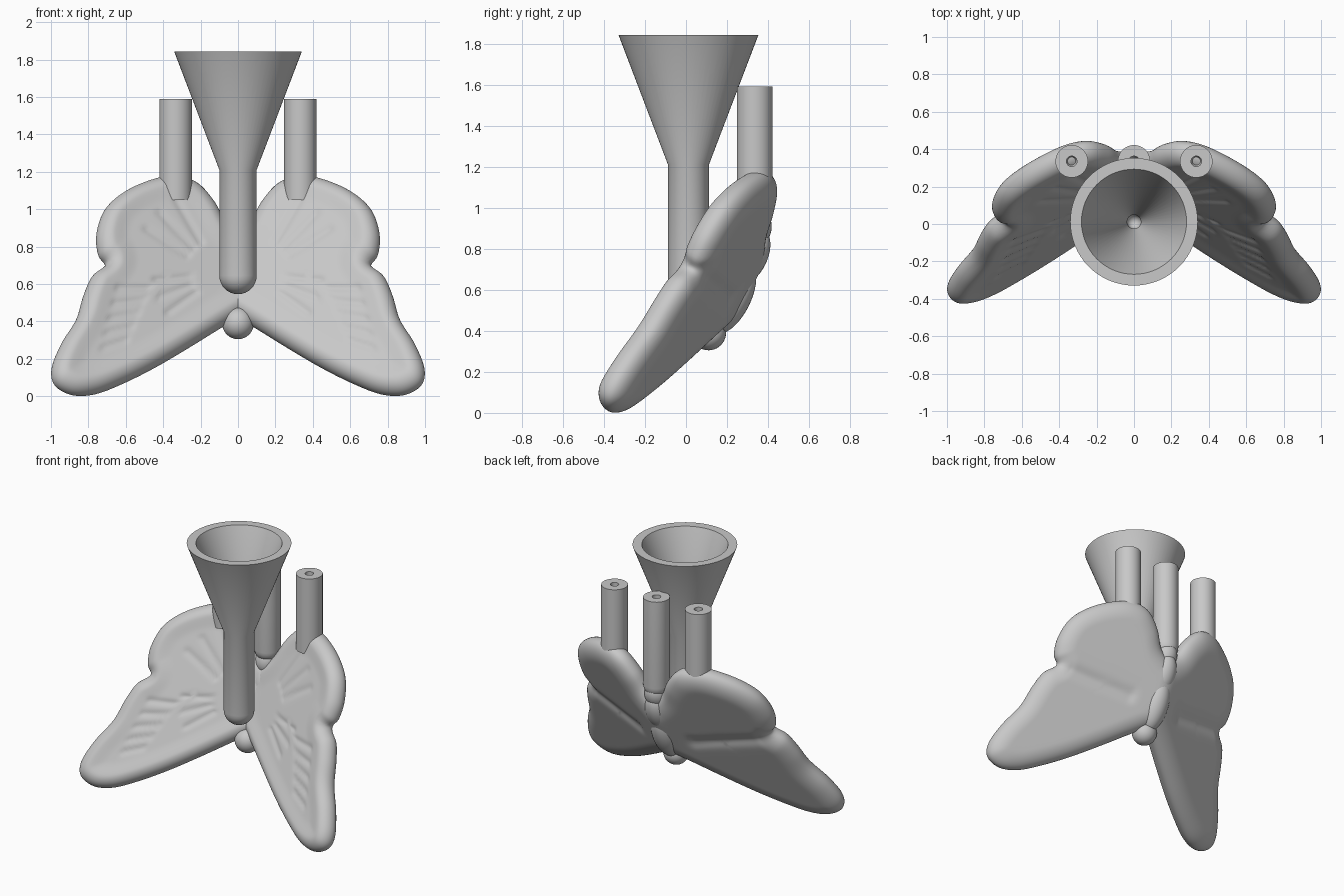
import bpy, bmesh, math
from mathutils import Vector

cube = bpy.data.objects.get("Cube")
if cube:
    bpy.data.objects.remove(cube, do_unlink=True)

grey = bpy.data.materials.new("light_grey")
grey.use_nodes = True
COLOUR = (0.58, 0.58, 0.58, 1)
grey.diffuse_color = COLOUR
grey.node_tree.nodes["Principled BSDF"].inputs["Base Color"].default_value = COLOUR


def finish(bm, name, location=(0, 0, 0)):
    bmesh.ops.recalc_face_normals(bm, faces=bm.faces)
    mesh = bpy.data.meshes.new(name)
    bm.to_mesh(mesh)
    bm.free()
    mesh.shade_smooth()
    mesh.set_sharp_from_angle(angle=math.radians(40))
    mesh.materials.append(grey)
    obj = bpy.data.objects.new(name, mesh)
    obj.location = location
    bpy.context.collection.objects.link(obj)
    return obj


def lathe(name, profile, location, steps=48):
    """Turn an (r, z) profile about a vertical axis."""
    bm = bmesh.new()
    verts = [bm.verts.new((r, 0, z)) for r, z in profile]
    edges = [bm.edges.new(pair) for pair in zip(verts, verts[1:])]
    bmesh.ops.spin(bm, geom=verts + edges, axis=(0, 0, 1), cent=(0, 0, 0),
                   angle=math.tau, steps=steps)
    bmesh.ops.remove_doubles(bm, verts=bm.verts, dist=0.0005)
    return finish(bm, name, location)


def round_end(radius, bottom):
    """Quarter circle from the pole up to the cylinder wall."""
    return [(radius * math.sin(k * math.pi / 16),
             bottom + radius * (1 - math.cos(k * math.pi / 16))) for k in range(9)]


# Pouring funnel with its hollow stem
bore = round_end(0.037, 0.61)[::-1]
lathe("funnel", round_end(0.1, 0.545) + [(0.1, 1.21), (0.341, 1.842), (0.281, 1.842),
      (0.037, 1.21)] + bore, (0, 0.012, 0), 64)

# Hollow vent tubes: two sunk into the wings, one rising from the head
WING_END = [(0, 1.05), (0.087, 1.05)]
for name, x, end in (("left_vent", 0.333, WING_END), ("right_vent", -0.333, WING_END),
                     ("middle_vent", 0, round_end(0.087, 0.88))):
    lathe(name, end + [(0.087, 1.59), (0.028, 1.59), (0.028, 1.2), (0, 1.08)], (x, 0.335, 0))

# Wing outline, rounded through a few control points (x, z)
CONTROL = [Vector(p) for p in (
    (-0.08, 0.47), (0, 0.42), (0.1, 0.36), (0.27, 0.255), (0.45, 0.15), (0.62, 0.066),
    (0.76, 0.014), (0.88, 0.01), (0.975, 0.062), (0.995, 0.15), (0.945, 0.28),
    (0.865, 0.41), (0.825, 0.54), (0.78, 0.64), (0.71, 0.7), (0.745, 0.76),
    (0.755, 0.87), (0.71, 1.0), (0.6, 1.095), (0.45, 1.157), (0.33, 1.17),
    (0.22, 1.13), (0.13, 1.03), (0.07, 0.92), (0, 0.85), (-0.08, 0.78))]


def smooth_loop(points, per_span=6):
    loop, n = [], len(points)
    for i in range(n):
        p0, p1, p2, p3 = (points[(i + k) % n] for k in (-1, 0, 1, 2))
        for j in range(per_span):
            t = j / per_span
            loop.append(0.5 * (2 * p1 + (p2 - p0) * t + (2 * p0 - 5 * p1 + 4 * p2 - p3) * t * t
                               + (3 * p1 - p0 - 3 * p2 + p3) * t ** 3))
    return loop


def seg_dist(p, a, b):
    d = b - a
    t = max(0, min(1, (p - a).dot(d) / d.length_squared))
    return (p - a - d * t).length


def ray(origin, degrees, start, end):
    d = Vector((math.cos(math.radians(degrees)), math.sin(math.radians(degrees))))
    return origin + d * start, origin + d * end


OUTLINE = smooth_loop(CONTROL)
EDGES = list(zip(OUTLINE, OUTLINE[1:] + OUTLINE[:1]))
CENTRE = Vector((0.4, 0.6))
ROOT = Vector((0.12, 0.62))

# Shallow vein grooves radiating from the wing root
VEINS = [ray(ROOT, a, 0.2, 0.46) for a in (32, 46, 60)]
VEINS += [ray(ROOT, a, 0.16, 0.34) for a in (-36, -20, -4)]
VEINS += [(Vector((0.5 + 0.03 * k, 0.55 - 0.07 * k)), Vector((0.66 + 0.02 * k, 0.55 - 0.08 * k)))
          for k in range(5)]
CREASE = (Vector((0.72, 0.7)), Vector((0.2, 0.59)))

# Wing plane y = BASE + SIDE * x + RISE * z, and its unit normal
BASE, SIDE, RISE = -0.068, -0.36, 0.5
NORMAL = Vector((-SIDE, 1, -RISE)).normalized()


def dome(d, width):
    u = max(0, 1 - d / width)
    return math.sqrt(1 - u * u)


def front_height(p, d):
    # Rounded rim around a slight recess with veins
    fall = max(0, min(1, (d - 0.06) / 0.1))
    near = min(seg_dist(p, *v) for v in VEINS)
    groove = 0.008 * math.exp(-(near / 0.018) ** 2)
    return 0.08 * dome(d, 0.075) - 0.01 * fall * fall * (3 - 2 * fall) - groove


def back_height(p, d):
    crease = math.exp(-(seg_dist(p, *CREASE) / 0.04) ** 2)
    return 0.08 * dome(d, 0.12) - 0.015 * crease * min(1, d / 0.08)


def build_wings(rings=40):
    bm = bmesh.new()

    def lift(p, offset):
        return bm.verts.new(Vector((p.x, BASE + SIDE * p.x + RISE * p.y, p.y)) + NORMAL * offset)

    rim = [lift(p, 0) for p in OUTLINE]
    n = len(rim)
    for sign, height in ((-1, front_height), (1, back_height)):
        outer = rim
        for k in range(1, rings):
            s = 1 - (k / rings) ** 1.6
            inner = []
            for q in OUTLINE:
                p = CENTRE.lerp(q, s)
                d = min(seg_dist(p, a, b) for a, b in EDGES)
                inner.append(lift(p, sign * height(p, d)))
            for i in range(n):
                j = (i + 1) % n
                bm.faces.new((outer[i], outer[j], inner[j], inner[i]))
            outer = inner
        bm.faces.new(outer)
    wings = finish(bm, "wings")
    mirror = wings.modifiers.new("mirror", 'MIRROR')
    mirror.use_mirror_merge = False


build_wings()

# Body: overlapping rounded segments along the sloping back
TILT = -math.atan(0.5)
for name, y, z, radius, length in (
        ("tail", 0.11, 0.39, 0.085, 0.085), ("abdomen", 0.225, 0.56, 0.09, 0.19),
        ("thorax", 0.31, 0.76, 0.085, 0.15), ("head", 0.335, 0.89, 0.078, 0.1)):
    bm = bmesh.new()
    bmesh.ops.create_uvsphere(bm, u_segments=32, v_segments=20, radius=1)
    segment = finish(bm, name, (0, y, z))
    segment.scale = (radius, radius, length)
    segment.rotation_euler.x = TILT
